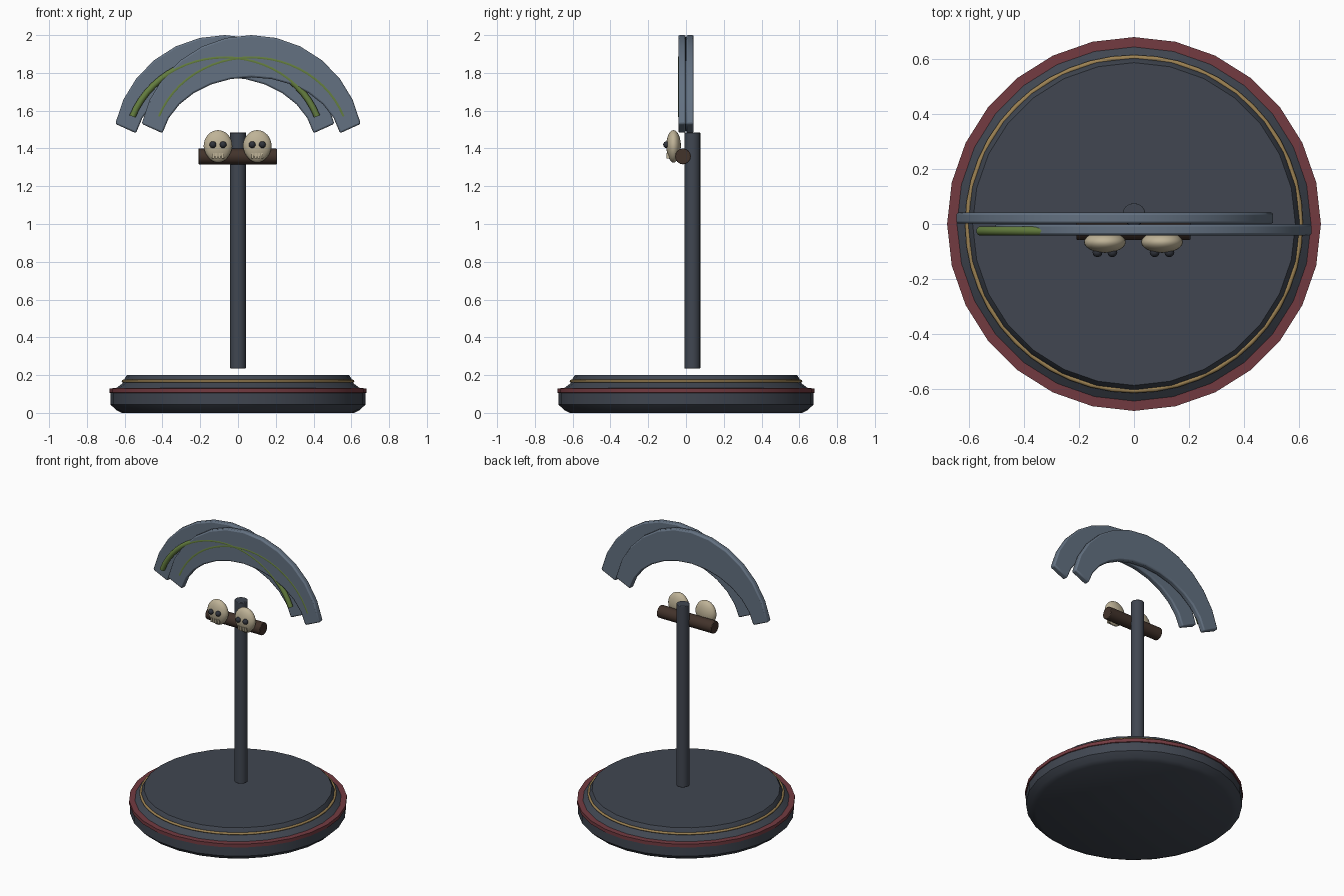
import bpy, bmesh, math
from mathutils import Matrix, Vector

if "Cube" in bpy.data.objects:
    bpy.data.objects.remove(bpy.data.objects["Cube"])


def material(name, rgb):
    m = bpy.data.materials.new(name)
    m.diffuse_color = (*rgb, 1)
    m.use_nodes = True
    m.node_tree.nodes["Principled BSDF"].inputs["Base Color"].default_value = m.diffuse_color
    return m


DARK = material("dark_slate", (0.052, 0.062, 0.082))
STEEL = material("blue_slate", (0.125, 0.165, 0.22))
RED = material("dull_red", (0.17, 0.043, 0.052))
GOLD = material("old_gold", (0.33, 0.22, 0.085))
GREEN = material("moss_green", (0.13, 0.21, 0.05))
BONE = material("bone", (0.52, 0.45, 0.31))
BROWN = material("dark_wood", (0.055, 0.033, 0.024))
BLACK = material("socket_dark", (0.03, 0.034, 0.045))


def finish(name, bm, mats, bevel=0, angle=35):
    bmesh.ops.recalc_face_normals(bm, faces=bm.faces)
    me = bpy.data.meshes.new(name)
    bm.to_mesh(me)
    bm.free()
    for m in mats:
        me.materials.append(m)
    ob = bpy.data.objects.new(name, me)
    bpy.context.collection.objects.link(ob)
    bpy.ops.object.select_all(action='DESELECT')
    ob.select_set(True)
    bpy.context.view_layer.objects.active = ob
    bpy.ops.object.shade_smooth_by_angle(angle=math.radians(angle))
    if bevel:
        b = ob.modifiers.new("bevel", 'BEVEL')
        b.width, b.segments, b.limit_method = bevel, 2, 'ANGLE'
        b.angle_limit = math.radians(40)
    return ob


def sweep(bm, rings, closed=False, mats=None):
    """Join rings of points into a skin; cap the ends unless closed."""
    vs = [[bm.verts.new(p) for p in r] for r in rings]
    n = len(vs[0])
    for i in range(len(vs) if closed else len(vs) - 1):
        a, b = vs[i], vs[(i + 1) % len(vs)]
        for k in range(n):
            f = bm.faces.new((a[k], a[(k + 1) % n], b[(k + 1) % n], b[k]))
            f.material_index = mats[i] if mats else 0
    if not closed:
        bm.faces.new(vs[0])
        bm.faces.new(vs[-1])


def lathe_ring(r, z, n):
    return [(r * math.sin(2 * math.pi * k / n), r * math.cos(2 * math.pi * k / n), z)
            for k in range(n)]


# Round base with a red rim band
profile = [(0.615, 0), (0.645, 0.015), (0.676, 0.045), (0.676, 0.105), (0.681, 0.107),
           (0.681, 0.13), (0.645, 0.131), (0.607, 0.16), (0.604, 0.175), (0.588, 0.20)]
bm = bmesh.new()
sweep(bm, [lathe_ring(r, z, 28) for r, z in profile],
      mats=[0, 0, 0, 1, 1, 1, 0, 0, 0])
finish("base", bm, [DARK, RED])

# Gold trim ring
bm = bmesh.new()
sweep(bm, [lathe_ring(0.607 + 0.009 * math.cos(t), 0.168 + 0.008 * math.sin(t), 48)
           for t in [k * math.pi / 4 for k in range(8)]], closed=True)
finish("gold_trim", bm, [GOLD], angle=60)


def cylinder(name, r, length, loc, mat, axis='Z', n=16):
    bm = bmesh.new()
    rot = Matrix.Rotation(math.pi / 2, 4, 'Y') if axis == 'X' else Matrix()
    bmesh.ops.create_cone(bm, cap_ends=True, segments=n, radius1=r, radius2=r,
                          depth=length, matrix=Matrix.Translation(loc) @ rot)
    return finish(name, bm, [mat], bevel=0.004)


# Floating post and wooden crossbar
cylinder("post", 0.042, 1.25, (0, 0.034, 0.86), DARK)
cylinder("crossbar", 0.042, 0.416, (-0.002, -0.016, 1.358), BROWN, 'X')


def arc_point(a, b, t):
    return a * math.sin(t), 1.407 + b * math.cos(t)


# Two overlapping arched plates, each with a vine tube
for side, cx, y in (("front", 0.07, -0.041), ("back", -0.07, 0.001)):
    bm = bmesh.new()
    rings = []
    for i in range(13):
        s = i / 6 - 1
        xo, zo = arc_point(0.593, 0.593, s * math.radians(78))
        xi, zi = arc_point(0.48, 0.37, s * math.radians(78.5))
        rings.append([(cx + xo, y, zo), (cx + xo, y + 0.04, zo),
                      (cx + xi, y + 0.04, zi), (cx + xi, y, zi)])
    sweep(bm, rings)
    finish(side + "_arch_plate", bm, [STEEL], bevel=0.009)

    bm = bmesh.new()
    rings = []
    for i in range(25):
        t = (i / 12 - 1) * math.radians(70)
        x, z = arc_point(0.52, 0.475, t)
        out = Vector((math.sin(t), 0, math.cos(t)))
        rings.append([Vector((cx + x, -0.0255, z)) + 0.017 * (
            out * math.cos(k * math.pi / 6) + Vector((0, -math.sin(k * math.pi / 6), 0)))
            for k in range(12)])
    sweep(bm, rings)
    finish(side + "_vine", bm, [GREEN], angle=50)

# Two skulls on the crossbar
for side, cx in (("left", -0.106), ("right", 0.102)):
    bm = bmesh.new()
    bmesh.ops.create_uvsphere(bm, u_segments=24, v_segments=16, radius=1)
    for v in bm.verts:
        taper = 1 + 0.12 * min(v.co.z, 0)          # narrower towards the jaw
        v.co = (cx + 0.076 * v.co.x * taper, -0.066 + 0.039 * v.co.y * taper,
                1.411 + 0.086 * v.co.z)
    finish(side + "_skull", bm, [BONE], angle=60)

    bm = bmesh.new()
    for s in (-1, 1):
        bmesh.ops.create_uvsphere(bm, u_segments=12, v_segments=8, radius=0.018,
                                  matrix=Matrix.Translation((cx + s * 0.027, -0.103, 1.42)))
    finish(side + "_eye_sockets", bm, [BLACK], angle=60)

    bm = bmesh.new()
    for k in range(4):
        m = Matrix.Translation((cx + (k - 1.5) * 0.017, -0.095, 1.362))
        bmesh.ops.create_cube(bm, size=1, matrix=m @ Matrix.Diagonal((0.012, 0.014, 0.028, 1)))
    finish(side + "_teeth", bm, [BONE])
